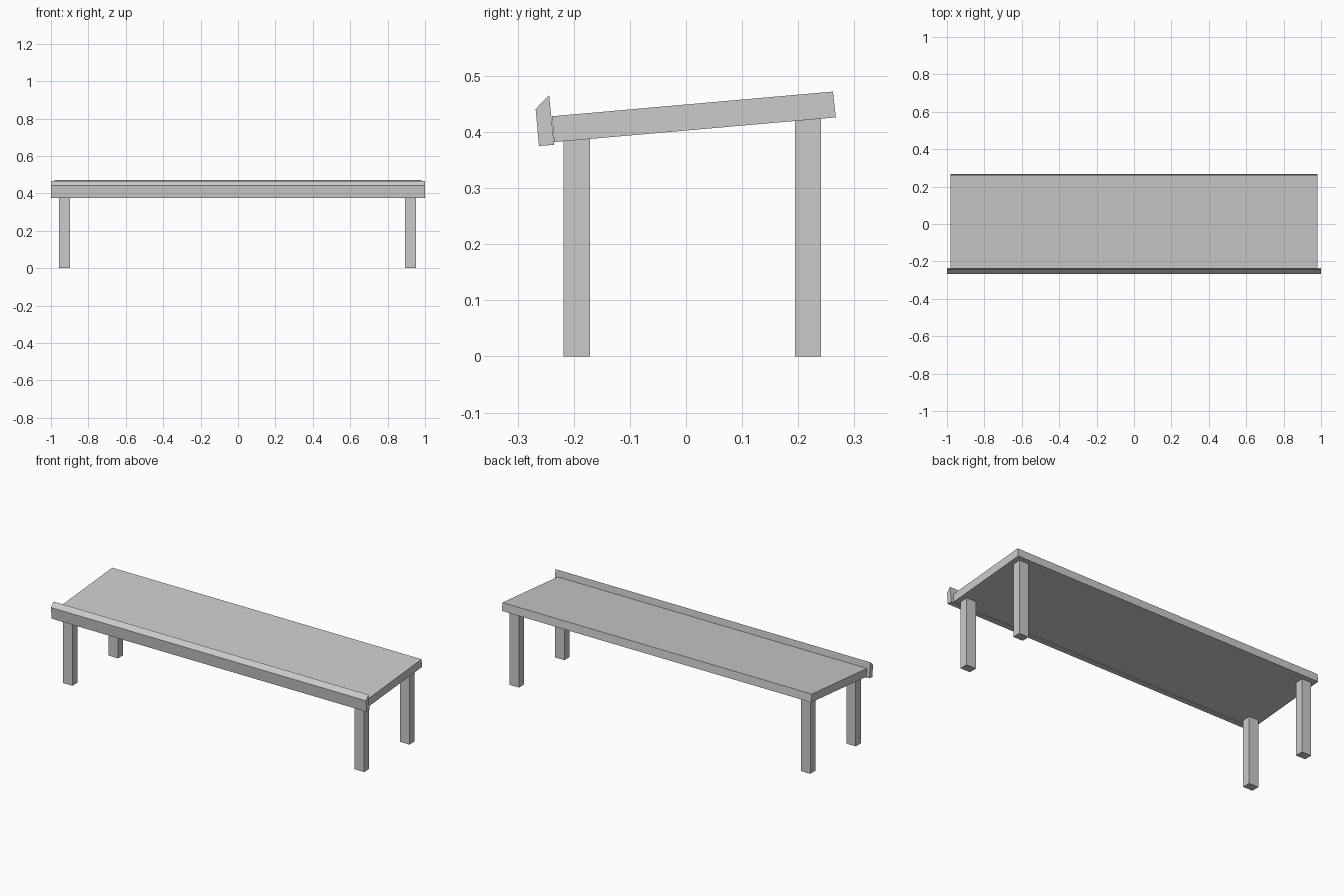
import bpy

if "Cube" in bpy.data.objects:
    bpy.data.objects.remove(bpy.data.objects["Cube"])


def extrude_x(name, profile, x0, x1):
    """Extrude a (y, z) profile along x from x0 to x1."""
    n = len(profile)
    verts = [(x, y, z) for x in (x0, x1) for y, z in profile]
    faces = [tuple(range(n))[::-1], tuple(range(n, 2 * n))]
    faces += [(i, (i + 1) % n, n + (i + 1) % n, n + i) for i in range(n)]
    mesh = bpy.data.meshes.new(name)
    mesh.from_pydata(verts, [], faces)
    obj = bpy.data.objects.new(name, mesh)
    bpy.context.collection.objects.link(obj)
    return obj


def underside(y):
    """Height of the sloping board's lower face."""
    return 0.382 + (y + 0.235) * 0.0875


# Sloping board
extrude_x("board", [(-0.235, 0.382), (0.267, 0.426), (0.262, 0.472), (-0.239, 0.428)],
          -0.982, 0.982)

# Bevelled lip along the front edge
extrude_x("front_lip", [(-0.262, 0.375), (-0.235, 0.377), (-0.244, 0.466), (-0.268, 0.441)],
          -1.0, 1.0)

# Four legs, cut to meet the slope of the board
for row, y0, y1 in (("front", -0.218, -0.171), ("back", 0.194, 0.241)):
    profile = [(y0, 0), (y1, 0), (y1, underside(y1)), (y0, underside(y0))]
    for side, x0, x1 in (("left", -0.958, -0.898), ("right", 0.892, 0.953)):
        extrude_x(f"{row}_{side}_leg", profile, x0, x1)

# Consistent outward normals
import bmesh
for obj in bpy.context.collection.objects:
    bm = bmesh.new()
    bm.from_mesh(obj.data)
    bmesh.ops.recalc_face_normals(bm, faces=bm.faces)
    bm.to_mesh(obj.data)
    bm.free()
